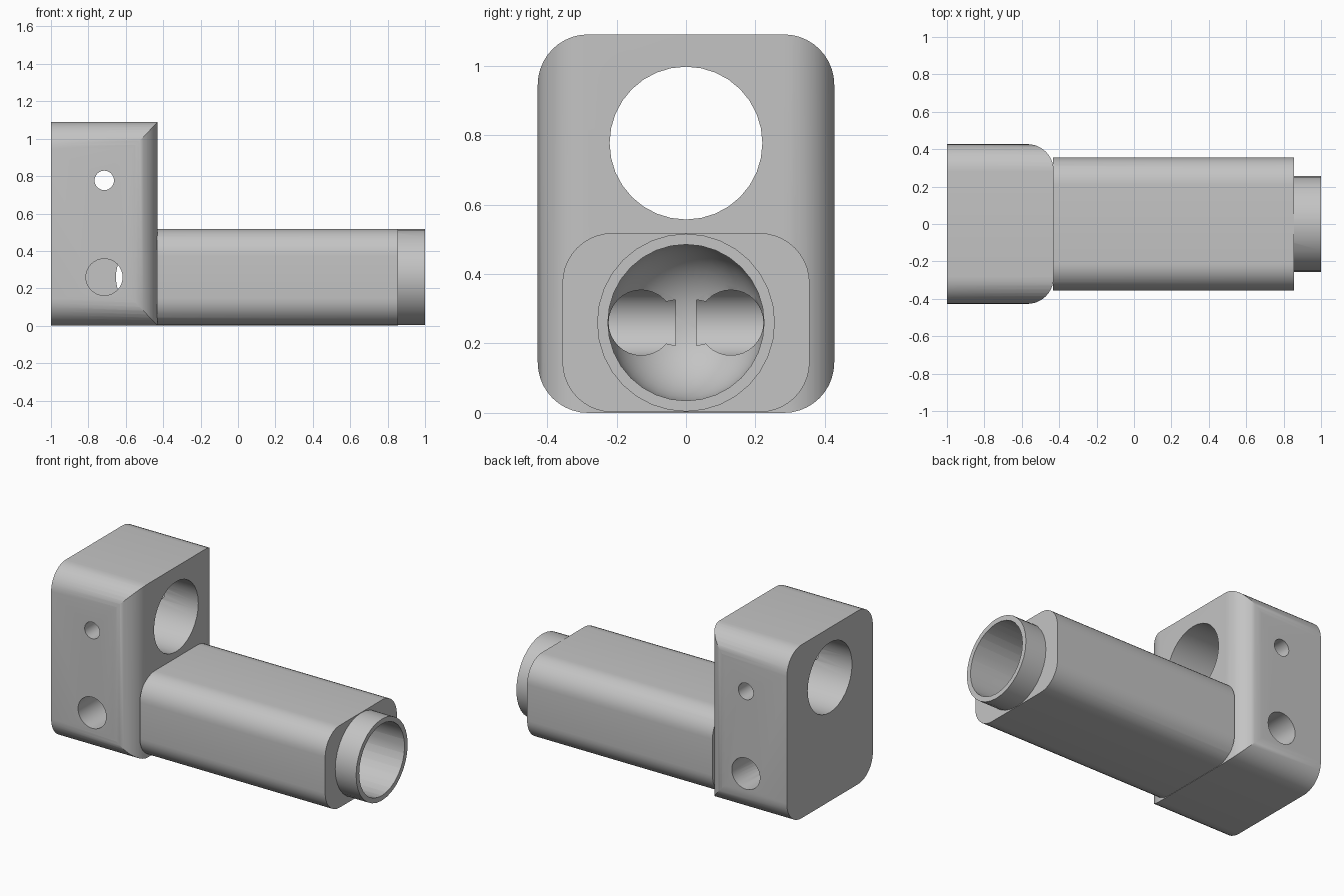
import bpy, bmesh, math
from mathutils import Matrix, Vector

old = bpy.data.objects.get("Cube")
if old:
    bpy.data.objects.remove(old, do_unlink=True)

SEGMENTS = 32
FACE_X = -0.43      # front face of the clamp block
CROSS_X = -0.715    # line of the side holes
BORE_Z = 0.26       # axis of the arm
EYE_Z = 0.777       # axis of the upper hole

grey = bpy.data.materials.new("plain grey")
grey.use_nodes = True
colour = (0.55, 0.55, 0.55, 1)
grey.diffuse_color = colour
grey.node_tree.nodes["Principled BSDF"].inputs["Base Color"].default_value = colour


def finish(name, bm):
    bmesh.ops.remove_doubles(bm, verts=bm.verts, dist=1e-5)
    bmesh.ops.recalc_face_normals(bm, faces=bm.faces)
    mesh = bpy.data.meshes.new(name)
    bm.to_mesh(mesh)
    bm.free()
    mesh.materials.append(grey)
    obj = bpy.data.objects.new(name, mesh)
    bpy.context.collection.objects.link(obj)
    return obj


def rounded_box(name, low, high, axis, radius):
    """Box whose edges parallel to one axis are rounded."""
    low, high = Vector(low), Vector(high)
    bm = bmesh.new()
    bmesh.ops.create_cube(bm, size=1, matrix=Matrix.Translation((low + high) / 2)
                          @ Matrix.Diagonal((*(high - low), 1)))
    edges = [e for e in bm.edges
             if abs((e.verts[0].co - e.verts[1].co).normalized()[axis]) > 0.9]
    bmesh.ops.bevel(bm, geom=edges, offset=radius, segments=10, profile=0.5,
                    affect='EDGES')
    return finish(name, bm)


def lathe(name, profile, centre, along_y=False):
    """Spin (distance, radius) points about the x axis, or the y axis."""
    bm = bmesh.new()
    verts = [bm.verts.new((d, r, 0)) for d, r in profile]
    edges = [bm.edges.new(pair) for pair in zip(verts, verts[1:])]
    bmesh.ops.spin(bm, geom=verts + edges, cent=(0, 0, 0), axis=(1, 0, 0),
                   angle=math.tau, steps=SEGMENTS)
    if along_y:
        bm.transform(Matrix.Rotation(math.pi / 2, 4, 'Z'))
    bm.transform(Matrix.Translation(centre))
    return finish(name, bm)


def rod(name, start, end, radius, centre, along_y=False):
    return lathe(name, [(start, 0), (start, radius), (end, radius), (end, 0)],
                 centre, along_y)


def combine(target, tool, operation):
    mod = target.modifiers.new("combine", 'BOOLEAN')
    mod.operation, mod.solver, mod.object = operation, 'EXACT', tool
    bpy.context.view_layer.update()
    graph = bpy.context.evaluated_depsgraph_get()
    mesh = bpy.data.meshes.new_from_object(target.evaluated_get(graph))
    target.modifiers.clear()
    target.data = mesh
    bpy.data.objects.remove(tool, do_unlink=True)


# Clamp block: rounded end profile crossed with rounded front uprights
body = rounded_box("clamp_body_with_arm", (-1, -0.427, 0), (FACE_X, 0.427, 1.09), 0, 0.145)
uprights = rounded_box("upright_rounding", (-1.4, -0.427, -0.3), (FACE_X, 0.427, 1.4), 2, 0.14)
combine(body, uprights, 'INTERSECT')

# Arm and its round spigot
arm = rounded_box("arm", (FACE_X - 0.003, -0.356, 0.002), (0.855, 0.356, 0.518), 0, 0.145)
combine(body, arm, 'UNION')
combine(body, rod("spigot", 0.7, 1, 0.256, (0, 0, BORE_Z)), 'UNION')

# Long bore with a domed inner end
bore_r = 0.225
dome = [(FACE_X - bore_r * math.cos(a), bore_r * math.sin(a))
        for a in (math.pi / 2 * i / 10 for i in range(11))]
bore = lathe("bore_cutter", dome + [(1.1, bore_r), (1.1, 0)], (0, 0, BORE_Z))
combine(body, bore, 'DIFFERENCE')

# Side ports, each turning into the bore
for side in (-1, 1):
    port = rod("port_cutter", side * 0.03, side * 0.6, 0.098,
               (CROSS_X, 0, BORE_Z), along_y=True)
    combine(body, port, 'DIFFERENCE')
    passage = rod("passage_cutter", CROSS_X, FACE_X + 0.01, 0.094,
                  (0, side * 0.129, BORE_Z))
    combine(body, passage, 'DIFFERENCE')

# Upper through hole and its cross pin hole
combine(body, rod("eye_cutter", -1.2, 0, 0.22, (0, 0, EYE_Z)), 'DIFFERENCE')
combine(body, rod("pin_cutter", -0.7, 0.7, 0.052, (CROSS_X, 0, EYE_Z), along_y=True),
        'DIFFERENCE')

# Smooth rounds with sharp edges kept
bpy.ops.object.select_all(action='DESELECT')
body.select_set(True)
bpy.context.view_layer.objects.active = body
bpy.ops.object.shade_smooth_by_angle(angle=math.radians(30))
